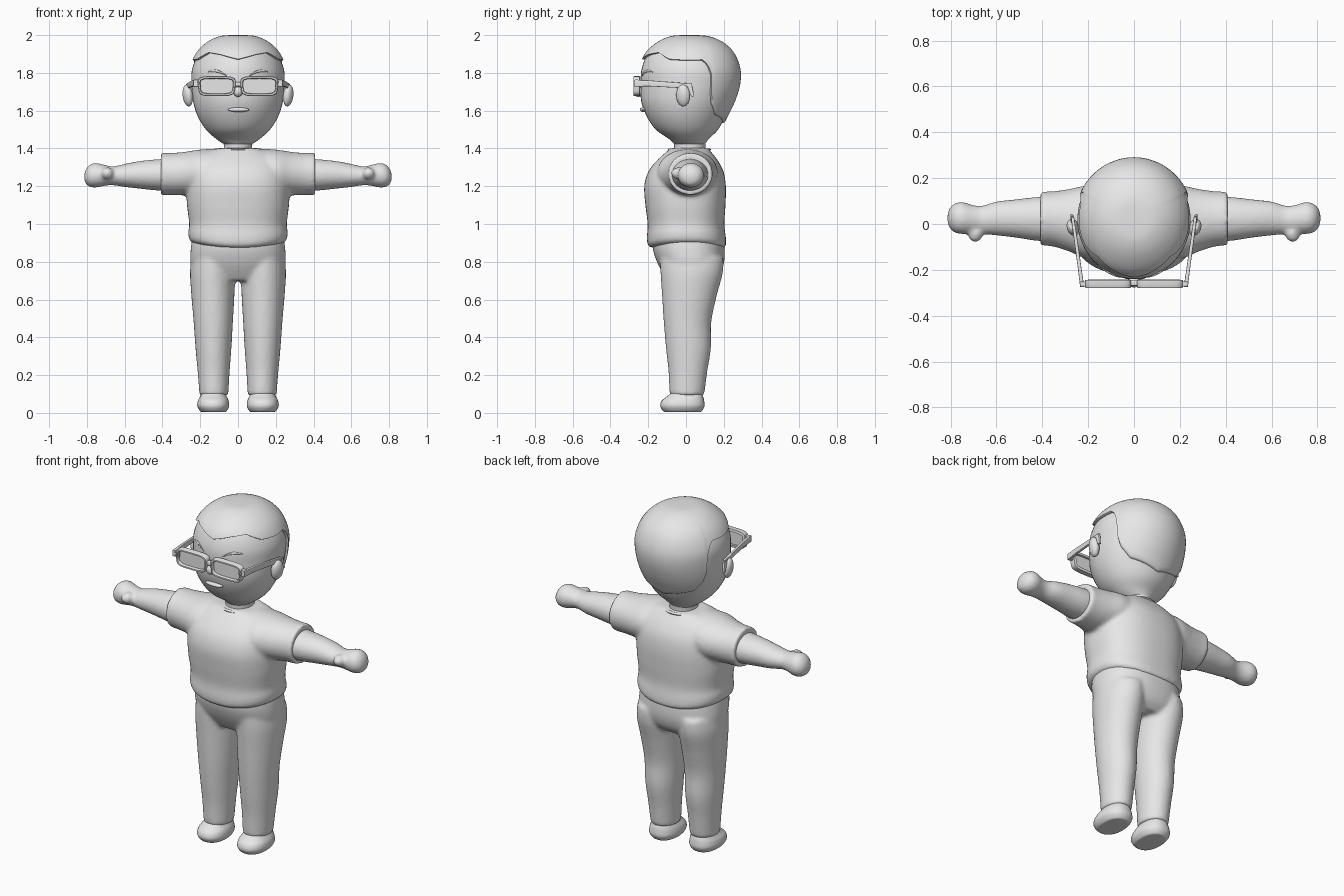
import bpy, bmesh, math

if "Cube" in bpy.data.objects:
    bpy.data.objects.remove(bpy.data.objects["Cube"])

mat = bpy.data.materials.new("plain_grey")
mat.diffuse_color = (0.8, 0.8, 0.8, 1)
mat.use_nodes = True
mat.node_tree.nodes["Principled BSDF"].inputs["Base Color"].default_value = mat.diffuse_color


def add_mesh(name, bm):
    bmesh.ops.recalc_face_normals(bm, faces=bm.faces)
    me = bpy.data.meshes.new(name)
    bm.to_mesh(me)
    bm.free()
    me.materials.append(mat)
    ob = bpy.data.objects.new(name, me)
    bpy.context.collection.objects.link(ob)
    return ob


def rings_mesh(name, rings, closed=False):
    """Skin a list of equal-length rings; closed joins last ring to first."""
    bm = bmesh.new()
    vs = [[bm.verts.new(p) for p in r] for r in rings]
    n = len(vs[0])
    pairs = list(zip(vs, vs[1:])) + ([(vs[-1], vs[0])] if closed else [])
    for a, b in pairs:
        for i in range(n):
            bm.faces.new((a[i], a[(i + 1) % n], b[(i + 1) % n], b[i]))
    if not closed:
        bm.faces.new(vs[0])
        bm.faces.new(vs[-1])
    return add_mesh(name, bm)


def spline(rows, k=5):
    """Catmull-Rom refinement of a table of section rows."""
    out, m = [], len(rows) - 1
    for i in range(m):
        p0, p1, p2, p3 = (rows[max(0, min(m, i + d))] for d in (-1, 0, 1, 2))
        for j in range(k):
            t = j / k
            out.append([0.5 * (2 * b + (c - a) * t + (2 * a - 5 * b + 4 * c - d) * t * t
                               + (3 * b - a - 3 * c + d) * t ** 3)
                        for a, b, c, d in zip(p0, p1, p2, p3)])
    return out + [list(rows[-1])]


def section(n, ra, rb, p=2):
    pts = []
    for i in range(n):
        c, s = math.cos(2 * math.pi * i / n), math.sin(2 * math.pi * i / n)
        pts.append((math.copysign(abs(c) ** (2 / p), c) * ra,
                    math.copysign(abs(s) ** (2 / p), s) * rb))
    return pts


def loft(name, rows, axis="z", n=32, p=2, smooth=True):
    """Rows are (position, centre a, centre b, radius a, radius b)."""
    rings = []
    for t, a, b, ra, rb in (spline(rows) if smooth else rows):
        pts = [(a + u, b + v) for u, v in section(n, ra, rb, p)]
        rings.append([{"z": (u, v, t), "x": (t, u, v), "y": (u, t, v)}[axis] for u, v in pts])
    return rings_mesh(name, rings)


def ball(name, loc, r, rot=(0, 0, 0)):
    bm = bmesh.new()
    bmesh.ops.create_uvsphere(bm, u_segments=24, v_segments=14, radius=1)
    ob = add_mesh(name, bm)
    ob.location, ob.scale, ob.rotation_euler = loc, r, rot
    return ob


def fuse(name, parts, iterations):
    """Blend several solids into one soft skin."""
    with bpy.context.temp_override(active_object=parts[0], object=parts[0],
                                   selected_objects=parts, selected_editable_objects=parts):
        bpy.ops.object.join()
    ob = parts[0]
    ob.name = name
    rm = ob.modifiers.new("skin", "REMESH")
    rm.mode, rm.voxel_size, rm.use_smooth_shade = "VOXEL", 0.011, True
    sm = ob.modifiers.new("soften", "SMOOTH")
    sm.factor, sm.iterations = 0.5, iterations
    return ob


# Head and neck
HEAD = [(1.42, 0, .02, .07, .08), (1.45, 0, .015, .115, .105), (1.50, 0, .005, .17, .165),
        (1.57, 0, 0, .213, .208), (1.65, 0, .005, .238, .242), (1.74, 0, .017, .246, .257),
        (1.82, 0, .02, .243, .255), (1.90, 0, .02, .208, .222), (1.955, 0, .022, .15, .16),
        (1.985, 0, .02, .08, .085), (1.99, 0, .02, .005, .005)]
loft("head", HEAD, n=48)
loft("neck", [(1.36, 0, .02, .085, .09), (1.40, 0, .02, .075, .082), (1.48, 0, .02, .08, .09)])

# Hair cap: a shell over the head that ends at a hairline given by angle from the front
LINE = [(0, 1.865), (25, 1.89), (45, 1.9), (65, 1.865), (85, 1.86), (105, 1.862), (111, 1.84),
        (115, 1.79), (117, 1.70), (122, 1.64), (135, 1.58), (180, 1.535)]
fine = spline(HEAD, 8)


def hairline(deg):
    for (a, za), (b, zb) in zip(LINE, LINE[1:]):
        if deg <= b:
            return za + (zb - za) * (deg - a) / (b - a)
    return LINE[-1][1]


def row_at(s):
    i = min(int(s), len(fine) - 2)
    return [a + (b - a) * (s - i) for a, b in zip(fine[i], fine[i + 1])]


N, M = 144, 28
columns = []
for i in range(N):
    deg = 360 * i / N
    z = hairline(min(deg, 360 - deg))
    k = next(j for j in range(len(fine) - 1) if fine[j + 1][0] >= z)
    s0 = k + (z - fine[k][0]) / (fine[k + 1][0] - fine[k][0])
    col = []
    for j in range(-2, M + 1):
        off = {-2: -.01, -1: .007}.get(j, .013)
        s = s0 + (len(fine) - 1 - s0) * max(j + 0.3, 0) / (M + 0.3)
        t, _, cy, rx, ry = row_at(s)
        if j == M:
            off = 0
        f = math.radians(deg)
        lift = 0.01 * max(0, (t - 1.75) / .24)
        col.append(((rx + off) * math.sin(f), cy - (ry + off) * math.cos(f), t + lift))
    columns.append(col)
rings_mesh("hair", [[c[j] for c in columns] for j in range(M + 3)])

# Face details
ball("nose", (0, -.252, 1.70), (.025, .025, .027))
ball("mouth", (.003, -.226, 1.605), (.056, .018, .012))


def face_y(x, z):
    r = min(fine, key=lambda q: abs(q[0] - z))
    return r[2] - r[4] * math.sqrt(1 - (x / r[3]) ** 2)


for sx, side in ((1, "left"), (-1, "right")):
    # Ears and brows
    ball(side + "_ear", (sx * .266, -.015, 1.68), (.026, .038, .058), (0, sx * .12, sx * -.3))
    brow = []
    for i in range(9):
        t = i / 8
        x, z = .06 + .1 * t, 1.785 + .02 * t + .014 * math.sin(math.pi * t)
        r = .002 + .005 * math.sin(math.pi * t)
        brow.append([(sx * x, face_y(x, z) + u, z + v) for u, v in section(8, r, r)])
    rings_mesh(side + "_brow", brow)

    # Glasses: rim, lens, temple and ear hook
    cx, cz = sx * .113, 1.73
    rim = []
    for y, ra, rb in ((-.272, .086, .039), (-.279, .089, .042), (-.279, .096, .050),
                      (-.273, .099, .053), (-.245, .099, .053), (-.243, .086, .039)):
        rim.append([(cx + u * (1 + .9 * v), y, cz + v) for u, v in section(40, ra, rb, 4.5)])
    rings_mesh(side + "_rim", rim, closed=True)
    loft(side + "_lens", [(-.262, cx, cz, .088, .041), (-.256, cx, cz, .088, .041)],
         "y", 40, 4.5, False)
    loft(side + "_temple", [(-.275, sx * .226, 1.745, .009, .018), (-.2, sx * .236, 1.745, .008, .016),
                            (.03, sx * .268, 1.73, .007, .013)], "y", 16, 8, False)
    loft(side + "_hook", [(1.675, sx * .272, .035, .006, .008),
                          (1.735, sx * .268, .018, .007, .014)], "z", 16, 6, False)
    loft(side + "_hinge", [(sx * .195, -.262, 1.745, .011, .019),
                           (sx * .234, -.262, 1.745, .011, .019)], "x", 16, 8, False)

    # Arm with mitten hand and thumb
    arm = loft("arm", [(sx * x, a, b, c, d) for x, a, b, c, d in (
        (.33, .022, 1.262, .098, .085), (.42, .022, 1.26, .096, .083), (.52, .024, 1.26, .083, .073),
        (.60, .024, 1.257, .074, .061), (.66, .018, 1.255, .062, .05), (.70, .02, 1.257, .062, .054),
        (.75, .026, 1.258, .070, .065), (.785, .026, 1.255, .062, .058), (.808, .026, 1.25, .036, .034),
        (.814, .026, 1.25, .006, .006))], "x")
    thumb = ball("thumb", (sx * .69, -.04, 1.268), (.032, .04, .032), (0, 0, sx * .25))
    bpy.context.view_layer.update()
    fuse(side + "_arm", [arm, thumb], 3)

    # Shoe
    loft(side + "_shoe", [(.004, sx * .13, -.015, .05, .08), (.008, sx * .13, -.018, .068, .10),
                          (.035, sx * .131, -.019, .084, .117), (.065, sx * .131, -.016, .081, .112),
                          (.088, sx * .13, -.005, .07, .095), (.12, sx * .13, .005, .055, .07)], p=2.3)

loft("bridge", [(-.025, -.258, 1.74, .012, .012), (.025, -.258, 1.74, .012, .012)], "x", 16, 5, False)

# Shirt: torso and sleeves blended, hem arched up at the sides
torso = loft("torso", [
    (.885, 0, .01, .235, .19), (.90, 0, .005, .258, .207), (.94, 0, .002, .263, .209),
    (1.0, 0, 0, .258, .203), (1.1, 0, -.003, .270, .212), (1.2, 0, -.005, .272, .216),
    (1.28, 0, 0, .262, .198), (1.34, 0, .008, .235, .158), (1.385, 0, .015, .17, .115),
    (1.402, 0, .018, .10, .10)], n=64, p=2.4)
for v in torso.data.vertices:
    if v.co.z < 1.0:
        v.co.z += (.45 * v.co.x ** 2 - .012) * min(1, (1.0 - v.co.z) / .06)
sleeves = [loft("sleeve", [(s * x, a, b, c, d) for x, a, b, c, d in (
    (.10, .01, 1.275, .15, .125), (.20, .008, 1.272, .160, .122), (.28, .016, 1.267, .137, .115),
    (.35, .022, 1.265, .121, .111), (.408, .024, 1.265, .117, .111))], "x", 48) for s in (1, -1)]
fuse("shirt", [torso] + sleeves, 5)

# Collar ring
collar = []
for i in range(40):
    f = 2 * math.pi * i / 40
    collar.append([((.1 + u) * math.cos(f), .018 + (.105 + u) * math.sin(f), 1.394 + v)
                   for u, v in section(8, .009, .007)])
rings_mesh("collar", collar, closed=True)

# Trousers: hips and two legs blended
hips = loft("hips", [(.70, 0, .025, .19, .12), (.74, 0, .03, .237, .152), (.80, 0, .024, .252, .178),
                     (.87, 0, .014, .25, .19), (.94, 0, .01, .24, .185)], n=48, p=2.3)
legs = [loft("leg", [(z, s * a, b, c, d) for z, a, b, c, d in (
    (.092, .128, .005, .076, .09), (.12, .128, .006, .078, .094), (.22, .129, .01, .085, .103),
    (.34, .13, .013, .095, .119), (.48, .131, .008, .104, .126), (.62, .133, .018, .114, .145),
    (.74, .134, .03, .120, .165), (.82, .128, .03, .118, .168))]) for s in (1, -1)]
fuse("trousers", [hips] + legs, 5)

# Smooth shading with crisp edges
bpy.ops.object.select_all(action="SELECT")
bpy.context.view_layer.objects.active = bpy.data.objects["head"]
bpy.ops.object.shade_smooth_by_angle(angle=math.radians(50))
